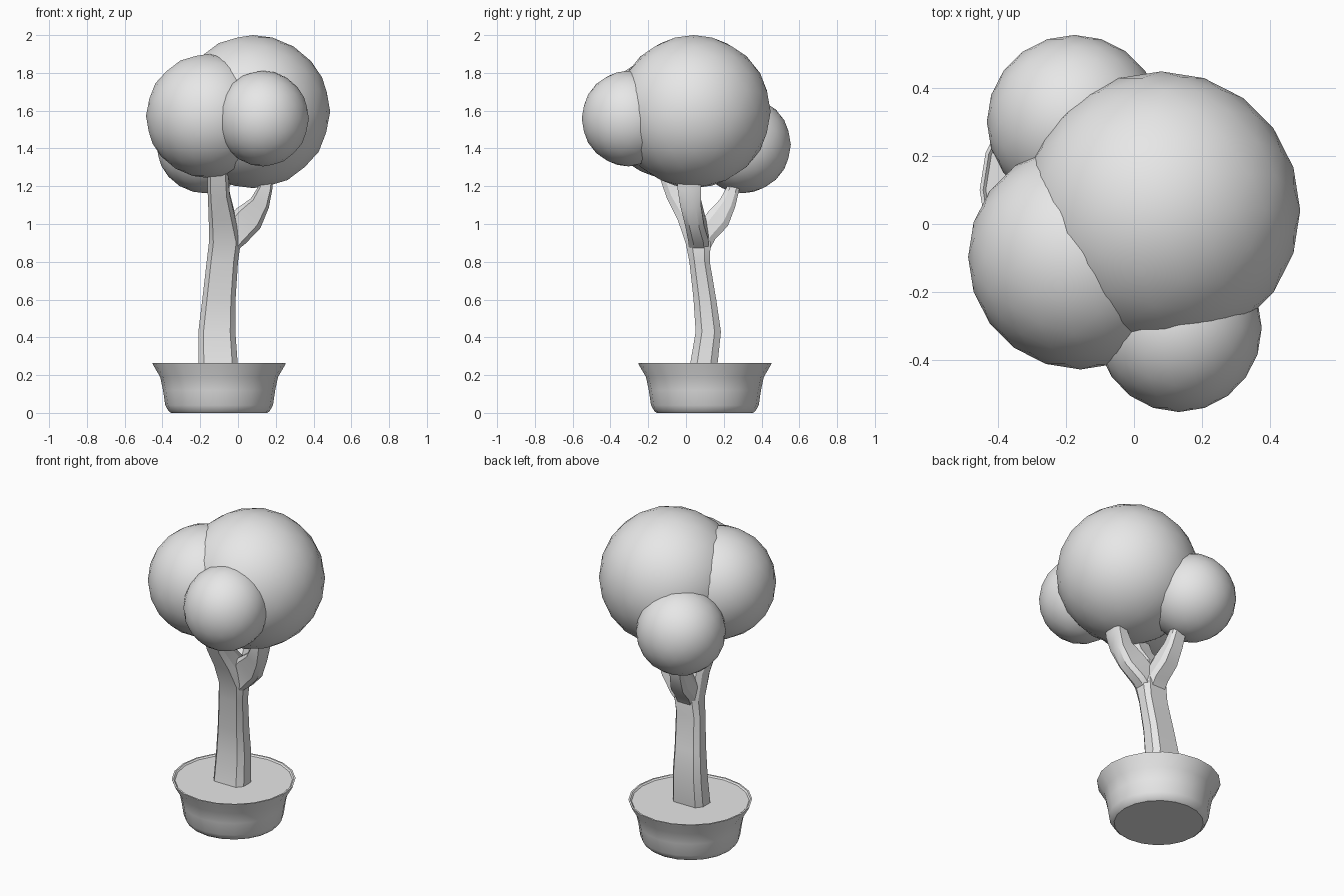
import bpy, bmesh, math
from mathutils import Vector

if "Cube" in bpy.data.objects:
    bpy.data.objects.remove(bpy.data.objects["Cube"])

grey = bpy.data.materials.new("plain grey")
grey.diffuse_color = (0.8, 0.8, 0.8, 1)
grey.use_nodes = True
grey.node_tree.nodes["Principled BSDF"].inputs["Base Color"].default_value = grey.diffuse_color


def finish(bm, name, angle):
    """Turn a bmesh into a named, shaded object."""
    bmesh.ops.recalc_face_normals(bm, faces=bm.faces)
    mesh = bpy.data.meshes.new(name)
    bm.to_mesh(mesh)
    bm.free()
    mesh.materials.append(grey)
    obj = bpy.data.objects.new(name, mesh)
    bpy.context.collection.objects.link(obj)
    bpy.ops.object.select_all(action='DESELECT')
    obj.select_set(True)
    bpy.context.view_layer.objects.active = obj
    bpy.ops.object.shade_smooth_by_angle(angle=math.radians(angle))
    return obj


def loft(name, rings, angle):
    """Skin a list of closed rings and cap both ends."""
    bm = bmesh.new()
    loops = [[bm.verts.new(p) for p in ring] for ring in rings]
    n = len(loops[0])
    for a, b in zip(loops, loops[1:]):
        for i in range(n):
            j = (i + 1) % n
            bm.faces.new((a[i], a[j], b[j], b[i]))
    bm.faces.new(loops[0])
    bm.faces.new(loops[-1])
    return finish(bm, name, angle)


def limb_ring(x, y, z, hx, hy, tx=0, ty=0):
    """Chamfered rectangle; tx and ty tilt it along the limb."""
    shape = [(1, -.5), (1, .5), (.72, 1), (-.72, 1),
             (-1, .5), (-1, -.5), (-.72, -1), (.72, -1)]
    return [Vector((x + u * hx, y + v * hy, z - tx * u * hx - ty * v * hy))
            for u, v in shape]


# Pot: flared wall, thin rim and flat soil
profile = [(.255, .0), (.268, .01), (.285, .04), (.297, .12), (.312, .19),
           (.350, .255), (.353, .265), (.343, .265), (.335, .257)]
pot_rings = [[Vector((-.10 + r * math.cos(a), .10 + r * math.sin(a), z))
              for a in (math.tau * i / 20 for i in range(20))]
             for r, z in profile]
loft("pot", pot_rings, 35)

# Trunk, running on into the front left branch
loft("trunk", [limb_ring(*p) for p in [
    (-.105, .092, .24, .105, .073), (-.112, .118, .43, .098, .067),
    (-.101, .100, .60, .088, .060), (-.083, .072, .80, .083, .054),
    (-.070, .064, .90, .084, .066), (-.085, .025, 1.04, .070, .068, 0, -.3),
    (-.102, -.055, 1.16, .058, .048, 0, -.4),
    (-.108, -.110, 1.30, .055, .042, 0, -.4)]], 28)

# Right branch, reaching the big crown
loft("right_branch", [limb_ring(*p) for p in [
    (-.065, .066, .86, .060, .052), (-.025, .066, .94, .068, .054, .6),
    (.055, .045, 1.03, .064, .050, .8), (.115, .025, 1.11, .048, .055, .5),
    (.145, .018, 1.19, .036, .062, .3), (.16, .015, 1.32, .034, .062)]], 28)

# Back branch, reaching the small rear crown
loft("back_branch", [limb_ring(*p) for p in [
    (-.075, .072, .86, .062, .050), (-.080, .105, .95, .064, .050, 0, .6),
    (-.092, .172, 1.03, .058, .050, 0, .8), (-.105, .220, 1.11, .050, .040, 0, .5),
    (-.115, .250, 1.19, .046, .032, 0, .3), (-.125, .268, 1.32, .044, .030)]], 28)

# Ball shaped crowns
crowns = {
    "main_crown": ((.08, .04, 1.595), (.408, .408, .405)),
    "left_crown": ((-.157, -.097, 1.572), (.33, .33, .328)),
    "front_crown": ((.132, -.305, 1.558), (.243, .247, .253)),
    "back_crown": ((-.175, .30, 1.42), (.257, .255, .257)),
}
for name, (centre, radii) in crowns.items():
    bm = bmesh.new()
    bmesh.ops.create_icosphere(bm, subdivisions=3, radius=1)
    bmesh.ops.scale(bm, vec=radii, verts=bm.verts)
    bmesh.ops.translate(bm, vec=centre, verts=bm.verts)
    finish(bm, name, 60)
